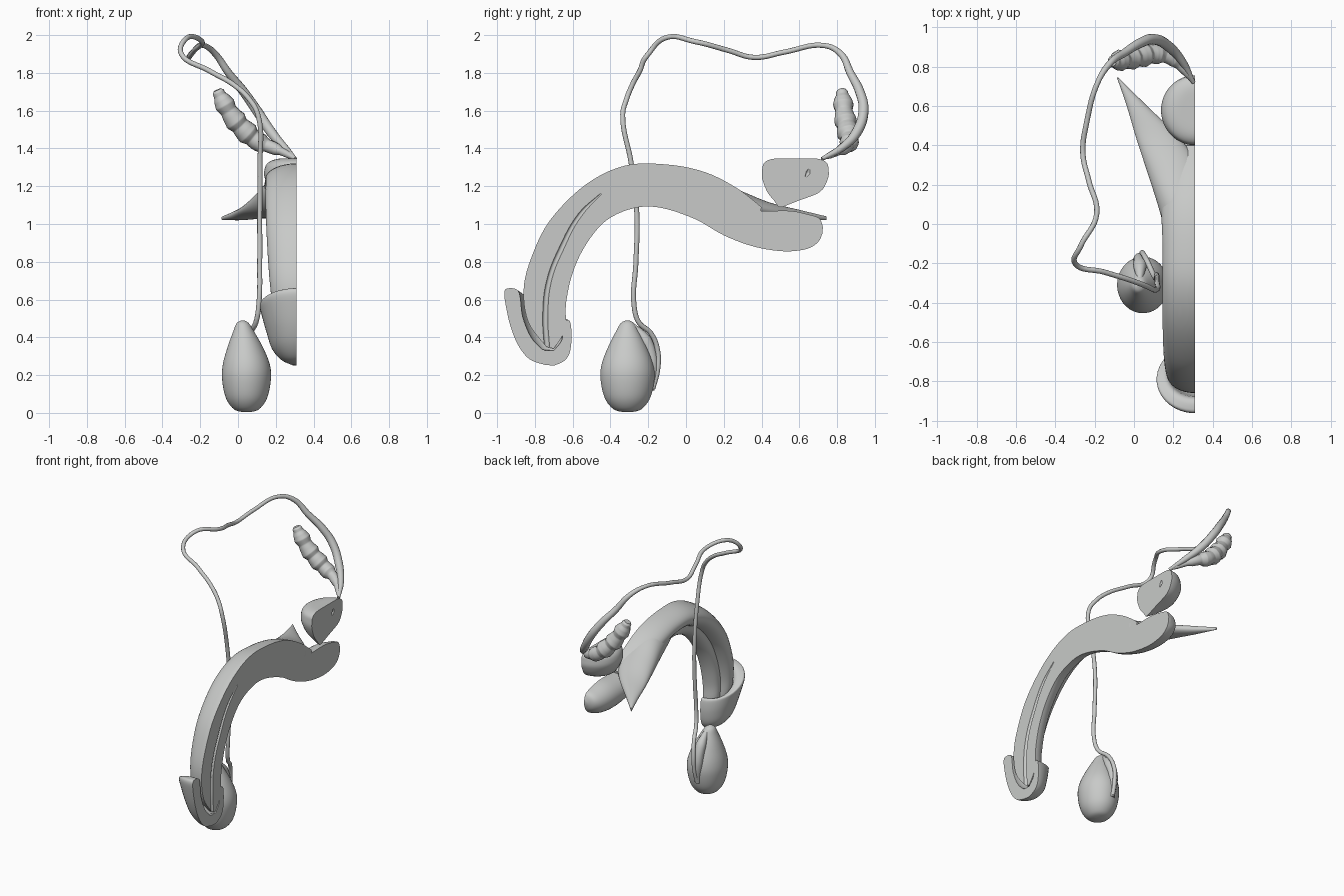
import bpy, bmesh, math
from mathutils import Vector

CUT = 0.31      # x of the flat midline section
if "Cube" in bpy.data.objects:
    bpy.data.objects.remove(bpy.data.objects["Cube"])

grey = bpy.data.materials.new("warm grey")
grey.use_nodes = True
grey.diffuse_color = (0.58, 0.59, 0.58, 1)
grey.node_tree.nodes["Principled BSDF"].inputs["Base Color"].default_value = grey.diffuse_color


def add(name, mesh):
    obj = bpy.data.objects.new(name, mesh)
    bpy.context.collection.objects.link(obj)
    mesh.materials.clear()
    mesh.materials.append(grey)
    return obj


def smooth_rows(rows, steps=5):
    """Catmull-Rom interpolation through rows of numbers."""
    out = []
    for i in range(len(rows) - 1):
        a, b, c, d = (rows[max(0, min(len(rows) - 1, i + k))] for k in (-1, 0, 1, 2))
        for s in range(steps):
            t = s / steps
            out.append([q + 0.5 * t * (r - p + t * (2*p - 5*q + 4*r - e + t * (3*(q - r) + e - p)))
                        for p, q, r, e in zip(a, b, c, d)])
    return out + [rows[-1]]


def loft(name, rows, sides=40, halved=False):
    """Skin elliptical rings; each row is centre x, first y z, second y z, half width."""
    bm = bmesh.new()
    rings = []
    for cx, y1, z1, y2, z2, w in smooth_rows(rows):
        mid = Vector((cx, (y1 + y2) / 2, (z1 + z2) / 2))
        arm = Vector((0, (y1 - y2) / 2, (z1 - z2) / 2))
        ring = []
        for k in range(sides):
            a = math.tau * (k + 0.5) / sides
            ring.append(bm.verts.new(mid + arm * math.cos(a) + Vector((max(w, 0.001) * math.sin(a), 0, 0))))
        rings.append(ring)
    for r, s in zip(rings, rings[1:]):
        for k in range(sides):
            j = (k + 1) % sides
            bm.faces.new((r[k], r[j], s[j], s[k]))
    bm.faces.new(rings[0])
    bm.faces.new(rings[-1])
    if halved:
        cut = bmesh.ops.bisect_plane(bm, geom=bm.verts[:] + bm.edges[:] + bm.faces[:], dist=1e-6,
                                     plane_co=(CUT, 0, 0), plane_no=(1, 0, 0), clear_outer=True)
        edges = [e for e in cut["geom_cut"] if isinstance(e, bmesh.types.BMEdge)]
        bmesh.ops.triangle_fill(bm, edges=edges, use_beauty=True)
    bmesh.ops.recalc_face_normals(bm, faces=bm.faces[:])
    mesh = bpy.data.meshes.new(name)
    bm.to_mesh(mesh)
    bm.free()
    return add(name, mesh)


def tube(name, points, radii):
    """Round tube through points, with a radius at each."""
    curve = bpy.data.curves.new(name, "CURVE")
    curve.dimensions = "3D"
    curve.bevel_depth = 1
    curve.bevel_resolution = 4
    curve.resolution_u = 8
    curve.use_fill_caps = True
    spline = curve.splines.new("BEZIER")
    spline.bezier_points.add(len(points) - 1)
    for bp, co, r in zip(spline.bezier_points, points, radii):
        bp.co = co
        bp.radius = r
        bp.handle_left_type = bp.handle_right_type = "AUTO"
    temp = bpy.data.objects.new(name, curve)
    bpy.context.collection.objects.link(temp)
    mesh = bpy.data.meshes.new_from_object(temp.evaluated_get(bpy.context.evaluated_depsgraph_get()))
    bpy.data.objects.remove(temp)
    return add(name, mesh)


def carve(cutter, targets):
    """Subtract the cutter from each target and remove it."""
    cutter.hide_render = True
    for obj in targets:
        mod = obj.modifiers.new("slit", "BOOLEAN")
        mod.operation = "DIFFERENCE"
        mod.solver = "EXACT"
        mod.object = cutter
        bpy.context.view_layer.objects.active = obj
        bpy.ops.object.modifier_apply(modifier=mod.name)
    bpy.data.objects.remove(cutter)


# Curved shaft: shared outer and inner profile, split into two bodies
profile = [(-.74, .35, -.70, .34), (-.835, .48, -.64, .44), (-.86, .65, -.635, .58),
           (-.82, .82, -.60, .74), (-.72, 1.02, -.53, .89), (-.53, 1.21, -.42, 1.02),
           (-.32, 1.31, -.27, 1.085), (-.1, 1.315, -.13, 1.085), (.1, 1.275, .05, 1.025),
           (.27, 1.19, .2, .94), (.4, 1.09, .36, .88)]
upper_w = [.03, .11, .135, .15, .16, .165, .165, .165, .17, .15, .11]
lower_w = [.02, .08, .09, .09, .09, .09, .09, .09, .1, .11, .13]
upper, lower = [], []
for i, (yo, zo, yi, zi) in enumerate(profile):
    dy, dz = yi - yo, zi - zo
    upper.append((CUT, yo, zo, yo + .72 * dy, zo + .72 * dz, upper_w[i]))
    f = .1 if i == len(profile) - 1 else .45
    lower.append((CUT, yo + f * dy, zo + f * dz, yi, zi, lower_w[i]))
lower += [(CUT, .55, 1.07, .52, .855, .13), (CUT, .65, 1.05, .64, .868, .11),
          (CUT, .705, 1.03, .70, .905, .075), (CUT, .725, .985, .722, .95, .02)]
upper_body = loft("upper_body", upper, halved=True)
lower_body = loft("lower_body", lower, halved=True)

# Hollow cup-shaped tip with a flared rim
tip = loft("tip_cup", [(CUT,) + r for r in [
    (-.75, .255, -.70, .25, .02), (-.83, .285, -.645, .275, .08), (-.89, .36, -.615, .32, .13),
    (-.93, .46, -.605, .4, .16), (-.955, .57, -.61, .47, .185), (-.962, .64, -.62, .49, .195),
    (-.94, .66, -.635, .49, .18), (-.885, .64, -.645, .47, .14), (-.865, .51, -.65, .43, .12),
    (-.82, .4, -.66, .38, .08), (-.76, .335, -.70, .33, .02)]], halved=True)

# Inner channel slit
slit_path = [(-.45, 1.16), (-.56, 1.05), (-.66, .87), (-.725, .7), (-.745, .52), (-.735, .33)]
channel = tube("channel_cutter", [(CUT, y, z) for y, z in slit_path],
               [.004, .011, .013, .013, .014, .014])
carve(channel, [upper_body, lower_body, tip])

# Tapering side root
loft("side_root", [(cx, y, top, y, low, w) for cx, y, top, low, w in [
    (.25, -.08, 1.26, 1.12, .08), (.235, .1, 1.25, 1.05, .115), (.2, .28, 1.18, 1.03, .138),
    (.12, .44, 1.115, 1.03, .11), (.015, .6, 1.075, 1.02, .052), (-.083, .745, 1.04, 1.022, .004)]],
    halved=True)

# Rounded gland with a small pore
gland = loft("gland", [(CUT, y1, z, y2, z, w) for y1, y2, z, w in [
    (.49, .51, 1.09, .01), (.465, .6, 1.125, .07), (.43, .71, 1.17, .13), (.403, .752, 1.24, .168),
    (.403, .755, 1.29, .17), (.415, .745, 1.325, .15), (.46, .70, 1.345, .1), (.55, .62, 1.347, .03)]],
    halved=True)
carve(tube("pore_cutter", [(CUT, .635, 1.25), (CUT, .645, 1.27), (CUT, .652, 1.29)],
           [.005, .011, .006]), [gland])

# Egg-shaped body with its rear coil
loft("egg_body", [(cx, -.31 + r * 1.1, z, -.31 - r * 1.1, z, r) for cx, z, r in [
    (.045, .004, .02), (.045, .02, .068), (.045, .08, .11), (.045, .18, .13), (.044, .26, .124),
    (.038, .35, .093), (.03, .43, .056), (.025, .475, .032), (.025, .49, .006)]])
tube("rear_coil", [(.03, -.28, .46), (.03, -.215, .38), (.03, -.18, .27), (.035, -.185, .12)],
     [.015, .035, .034, .018])

# Long winding duct, thickening toward its end
duct = [(.035, -.175, .13), (.04, -.15, .23), (.045, -.15, .33), (.065, -.185, .42),
        (.095, -.25, .48), (.11, -.275, .57), (.115, -.265, .8), (.115, -.26, 1.05),
        (.117, -.29, 1.32), (.105, -.335, 1.58), (.06, -.315, 1.66), (-.02, -.285, 1.735),
        (-.15, -.245, 1.81), (-.3, -.2, 1.9), (-.27, -.11, 1.985), (-.19, .05, 1.965),
        (-.23, .22, 1.92), (-.26, .36, 1.882), (-.24, .52, 1.91), (-.18, .73, 1.945),
        (-.12, .82, 1.9), (-.05, .87, 1.8), (.03, .92, 1.7), (.1, .94, 1.6),
        (.18, .9, 1.48), (.25, .82, 1.4), (.303, .72, 1.345)]
tube("long_duct", duct, [.0135] * 20 + [.017, .021, .025, .027, .027, .02, .01])

# Lumpy sac beside the duct end
sac = smooth_rows([(-.11, .825, 1.71, .022), (-.085, .83, 1.66, .046), (-.03, .84, 1.57, .053),
                   (.03, .855, 1.5, .056), (.1, .865, 1.44, .05), (.18, .845, 1.405, .034),
                   (.25, .785, 1.375, .02), (.303, .72, 1.345, .01)], 3)
tube("lumpy_sac", [p[:3] for p in sac],
     [p[3] * (1 + .13 * math.sin(i * 2.1)) for i, p in enumerate(sac)])

# Smooth shading with crisp cut edges
parts = [o for o in bpy.context.collection.objects if o.type == "MESH" and grey.name in o.data.materials]
bpy.ops.object.select_all(action="DESELECT")
for obj in parts:
    obj.select_set(True)
bpy.context.view_layer.objects.active = parts[0]
bpy.ops.object.shade_smooth_by_angle(angle=math.radians(40))
